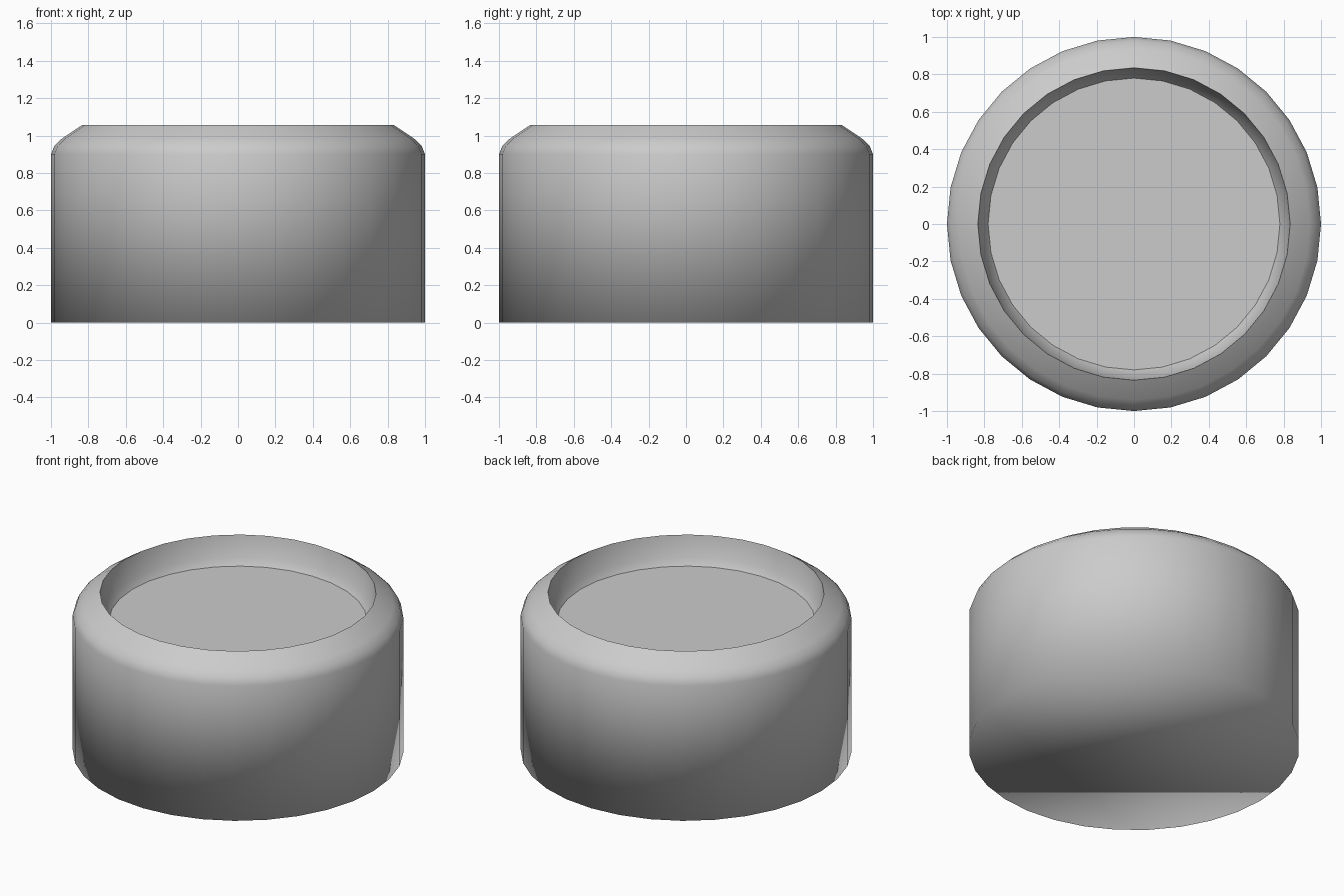
import bpy, bmesh, math

if "Cube" in bpy.data.objects:
    bpy.data.objects.remove(bpy.data.objects["Cube"])

SIDES = 32
# (radius, height) from the base edge, over the shoulder and rim, down to the dish floor
PROFILE = [(1.0, 0.0), (1.0, 0.9), (0.982, 0.945), (0.94, 0.985),
           (0.835, 1.055), (0.81, 0.915), (0.78, 0.87)]
SHARP_RINGS = (4, 6)  # rim and floor edge


def ring(bm, r, z):
    return [bm.verts.new((r * math.cos(2 * math.pi * i / SIDES),
                          r * math.sin(2 * math.pi * i / SIDES), z))
            for i in range(SIDES)]


bm = bmesh.new()
rings = [ring(bm, r, z) for r, z in PROFILE]

# wall, rounded shoulder and inner lip
for a, b in zip(rings, rings[1:]):
    for i in range(SIDES):
        j = (i + 1) % SIDES
        bm.faces.new((a[i], a[j], b[j], b[i]))

# closed base and recessed floor
bm.faces.new(rings[0][::-1])
bm.faces.new(rings[-1])

# smooth all over, including the base edge, with a crisp rim and floor edge
for f in bm.faces:
    f.smooth = True
for k in SHARP_RINGS:
    for i in range(SIDES):
        bm.edges.get((rings[k][i], rings[k][(i + 1) % SIDES])).smooth = False

mesh = bpy.data.meshes.new("round_cap")
bm.to_mesh(mesh)
bm.free()
cap = bpy.data.objects.new("round_cap", mesh)
bpy.context.collection.objects.link(cap)
